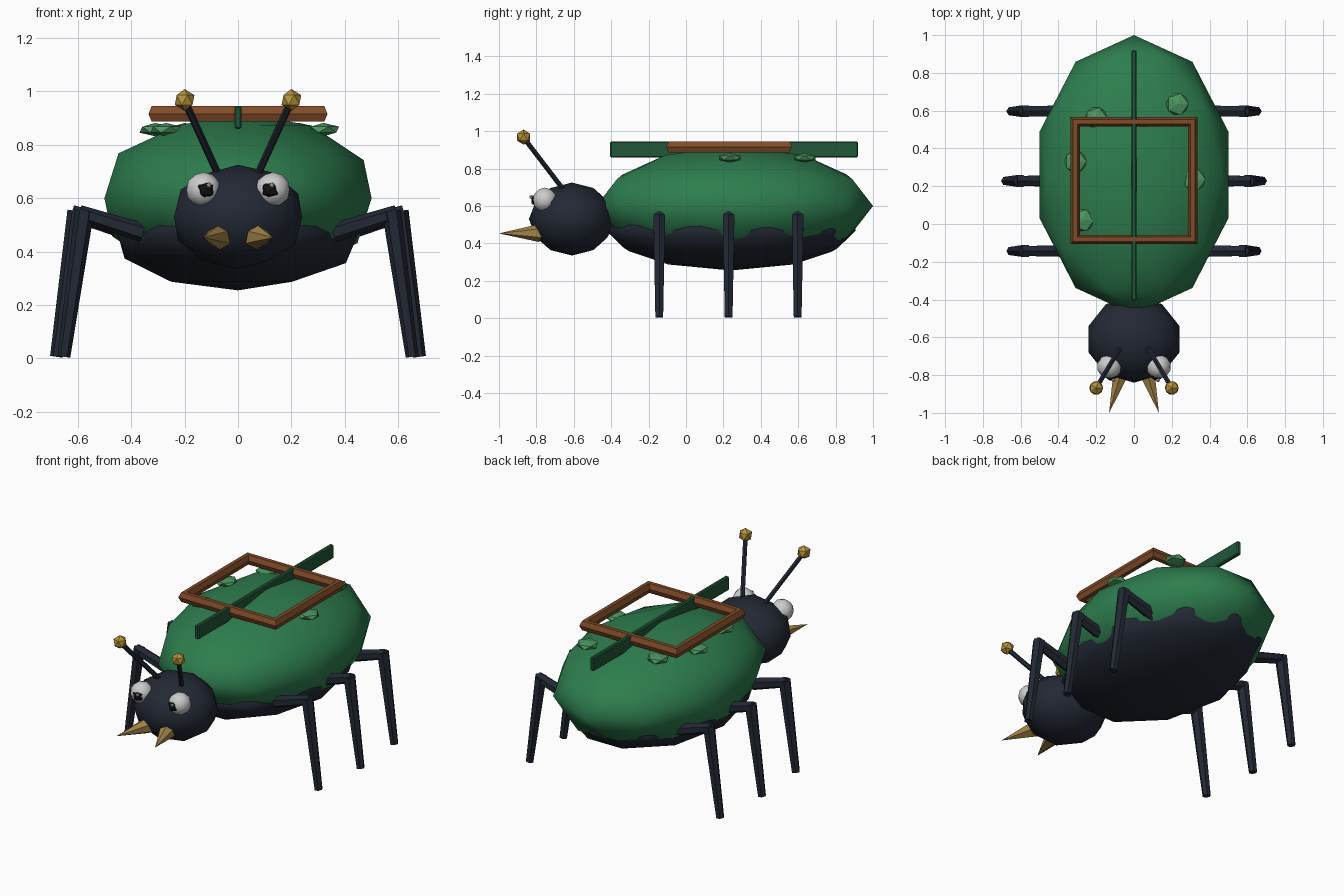
import bpy
from mathutils import Vector

if "Cube" in bpy.data.objects:
    bpy.data.objects.remove(bpy.data.objects["Cube"])


def mat(name, r, g, b):
    m = bpy.data.materials.new(name)
    m.diffuse_color = (r, g, b, 1)
    m.use_nodes = True
    m.node_tree.nodes["Principled BSDF"].inputs["Base Color"].default_value = m.diffuse_color
    return m


GREEN = mat("shell_green", .026, .205, .076)
KEEL = mat("dark_green", .015, .095, .04)
MOSS = mat("moss_green", .07, .30, .115)
DARK = mat("dark_blue", .016, .021, .034)
BLACK = mat("near_black", .006, .006, .008)
WHITE = mat("eye_white", .75, .75, .75)
GOLD = mat("gold", .48, .30, .04)
HORN = mat("horn", .38, .24, .07)
WOOD = mat("wood", .22, .07, .021)


def finish(name, material, smooth=False):
    o = bpy.context.object
    o.name = name
    o.data.materials.append(material)
    if smooth:
        bpy.ops.object.shade_smooth()
    return o


def ball(name, loc, scale, material, sub=2, smooth=True):
    bpy.ops.mesh.primitive_ico_sphere_add(subdivisions=sub, radius=1, location=loc)
    bpy.context.object.scale = scale
    return finish(name, material, smooth)


def rod(name, a, b, r1, r2, material, sides=6):
    a, b = Vector(a), Vector(b)
    d = b - a
    bpy.ops.mesh.primitive_cone_add(vertices=sides, radius1=r1, radius2=r2,
                                    depth=d.length, location=(a + b) / 2)
    bpy.context.object.rotation_euler = d.to_track_quat('Z', 'Y').to_euler()
    return finish(name, material)


# Body masses
ball("shell", (0, .26, .6), (.526, .74, .32), GREEN)
ball("belly", (0, .24, .47), (.475, .67, .215), DARK)
ball("head", (0, -.61, .53), (.252, .23, .195), DARK)

# Ridge along the back
bpy.ops.mesh.primitive_cube_add(size=1, location=(0, .257, .902))
bpy.context.object.scale = (.026, 1.325, .086)
bpy.ops.object.transform_apply(location=False, rotation=False, scale=True)
ridge = finish("back_ridge", KEEL)
bev = ridge.modifiers.new("bevel", 'BEVEL')
bev.width = .006
bev.segments = 1

# Square wooden frame: a four-cornered torus
bpy.ops.mesh.primitive_torus_add(major_segments=4, minor_segments=6, major_radius=.44,
                                 minor_radius=.034, location=(0, .23, .916),
                                 rotation=(0, 0, .785398))
finish("back_frame", WOOD)
bpy.ops.object.shade_flat()

# Moss patches on the shell
for i, (x, y) in enumerate([(-.31, .33), (-.2, .56), (.23, .635), (-.27, .02), (.32, .235)]):
    ball(f"moss_patch_{i + 1}", (x, y, .857), (.066, .066, .025), MOSS, 1, False)

for s, side in ((-1, "left"), (1, "right")):
    # Eyes
    ball(f"{side}_eye", (s * .13, -.755, .632), (.066,) * 3, WHITE)
    ball(f"{side}_pupil", (s * .121, -.795, .631), (.038,) * 3, BLACK, 1, False)
    ball(f"{side}_eye_glint", (s * .118 + .009, -.827, .648), (.011,) * 3, WHITE, 1, False)
    # Antennae
    rod(f"{side}_antenna", (s * .07, -.65, .68), (s * .2, -.868, .965), .014, .014, DARK)
    ball(f"{side}_antenna_tip", (s * .2, -.868, .968), (.041,) * 3, GOLD, 1, False)
    # Jaws
    rod(f"{side}_jaw", (s * .068, -.785, .455), (s * .132, -1, .453), .048, 0, HORN, 6)
    # Legs
    for name, y, out in (("front", -.143, 0), ("middle", .228, .028), ("back", .597, 0)):
        knee = (s * (.575 + out), y, .552)
        rod(f"{side}_{name}_upper_leg", (s * (.355 + out), y, .47),
            (s * (.595 + out), y, .545), .036, .03, DARK)
        rod(f"{side}_{name}_lower_leg", knee, (s * (.652 + out), y, .006), .036, .024, DARK)
